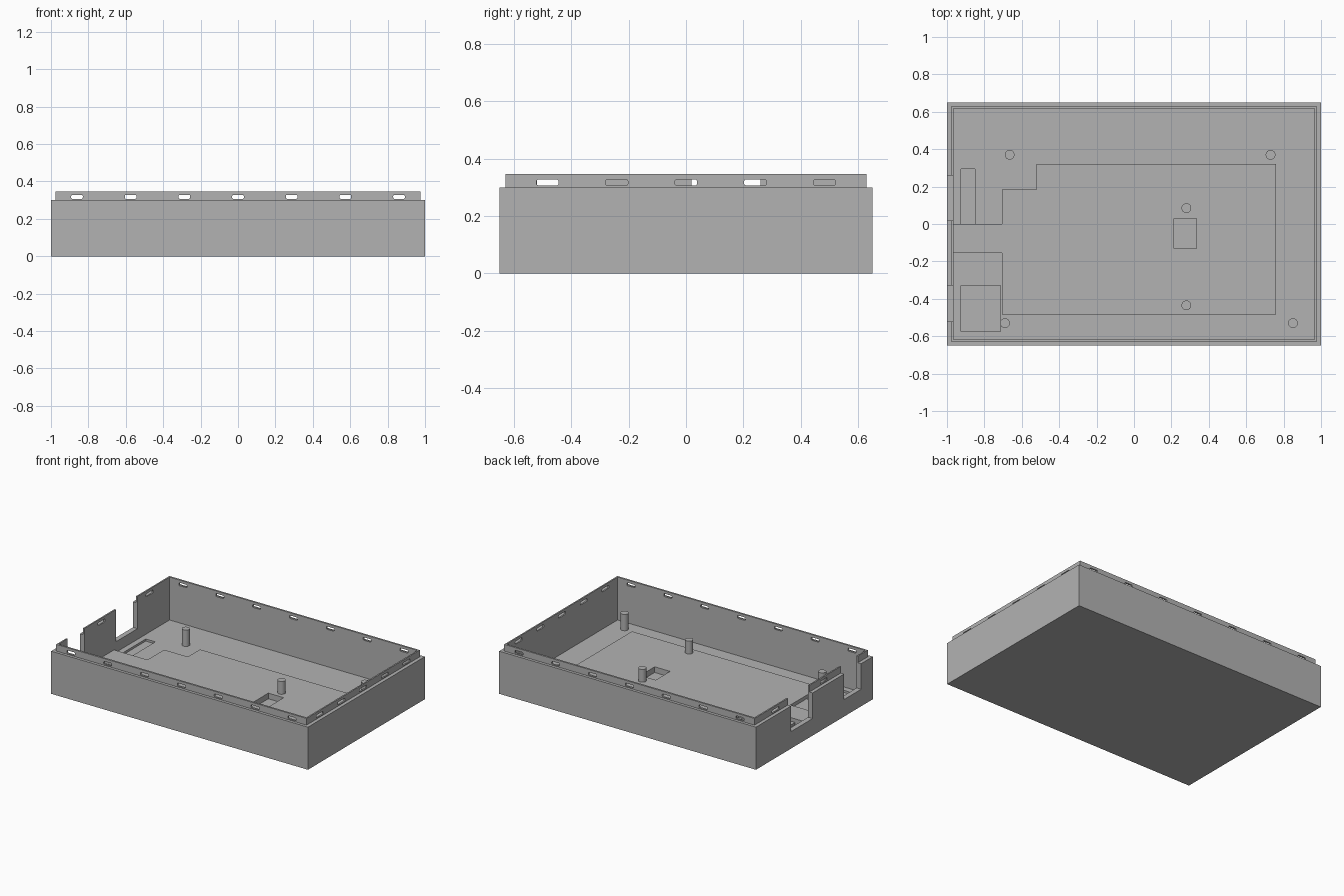
import bpy, bmesh
from mathutils import Matrix, Vector

cube = bpy.data.objects.get("Cube")
if cube:
    bpy.data.objects.remove(cube, do_unlink=True)

grey = bpy.data.materials.new("plain_grey")
grey.use_nodes = True
grey.diffuse_color = (0.45, 0.45, 0.45, 1)
grey.node_tree.nodes["Principled BSDF"].inputs["Base Color"].default_value = (0.45, 0.45, 0.45, 1)

# Main levels and half sizes
FLOOR, PLATFORM, POCKET = 0.045, 0.07, 0.03
RIM, TOP, POST_TOP = 0.30, 0.347, 0.16
OUT, LIP, INNER = (1, 0.65), (0.975, 0.63), (0.965, 0.617)


def finish(name, bm):
    bmesh.ops.recalc_face_normals(bm, faces=bm.faces)
    mesh = bpy.data.meshes.new(name)
    bm.to_mesh(mesh)
    bm.free()
    mesh.materials.append(grey)
    obj = bpy.data.objects.new(name, mesh)
    bpy.context.collection.objects.link(obj)
    return obj


def add_box(bm, lo, hi):
    lo, hi = Vector(lo), Vector(hi)
    place = Matrix.Translation((lo + hi) / 2) @ Matrix.Diagonal((*(hi - lo), 1))
    return bmesh.ops.create_cube(bm, size=1, matrix=place)["verts"]


def boxes(name, spans):
    bm = bmesh.new()
    for lo, hi in spans:
        add_box(bm, lo, hi)
    return finish(name, bm)


def block(name, half, z0, z1):
    return boxes(name, [((-half[0], -half[1], z0), (half[0], half[1], z1))])


def cut(obj, cutter):
    mod = obj.modifiers.new("cut", "BOOLEAN")
    mod.operation, mod.solver, mod.object = "DIFFERENCE", "EXACT", cutter
    cutter.hide_render = True
    cutter.hide_set(True)


# Rounded slots through the lip: (x, y, axis they run along, width)
slots = [(0.287 * i, 0.623 * s, 1, 0.062) for i in range(-3, 4) for s in (-1, 1)]
slots += [(0.97, 0.2415 * i, 0, 0.077) for i in range(-2, 3)]
slots += [(-0.97, y, 0, 0.077) for y in (0.395, -0.14)]
bm = bmesh.new()
for x, y, axis, width in slots:
    size = Vector((width / 2, width / 2, 0.0105))
    size[axis] = 0.03
    centre = Vector((x, y, 0.3175))
    verts = add_box(bm, centre - size, centre + size)
    edges = {e for v in verts for e in v.link_edges
             if abs(e.verts[0].co[axis] - e.verts[1].co[axis]) > 0.01}
    bmesh.ops.bevel(bm, geom=list(edges), offset=0.006, segments=2, profile=0.5, affect="EDGES")
slot_cutter = finish("slot_cutter", bm)

# Connector openings in the side wall and pockets in the floor
opening_cutter = boxes("opening_cutter", [
    ((-1.1, y0, 0.12), (-0.9, y1, 0.5)) for y0, y1 in ((0.02, 0.26), (-0.52, -0.33))])
pocket_cutter = boxes("pocket_cutter", [
    ((-0.925, 0, POCKET), (-0.85, 0.295, 0.1)),
    ((-0.925, -0.575, POCKET), (-0.715, -0.33, 0.1)),
    ((0.215, -0.13, POCKET), (0.335, 0.03, 0.1))])
cavity_cutter = block("cavity_cutter", INNER, FLOOR, 0.6)

# Tray and its thin raised lip
tray = block("tray", OUT, 0, RIM)
for cutter in (cavity_cutter, opening_cutter, pocket_cutter):
    cut(tray, cutter)
lip = block("lip", LIP, RIM, TOP)
for cutter in (cavity_cutter, opening_cutter, slot_cutter):
    cut(lip, cutter)

# Raised platform on the floor
outline = [(-0.965, 0), (-0.705, 0), (-0.705, 0.185), (-0.52, 0.185), (-0.52, 0.32),
           (0.76, 0.32), (0.76, -0.485), (-0.705, -0.485), (-0.705, -0.155), (-0.965, -0.155)]
bm = bmesh.new()
face = bm.faces.new([bm.verts.new((x, y, FLOOR)) for x, y in outline])
top = bmesh.ops.extrude_face_region(bm, geom=[face])["geom"]
bmesh.ops.translate(bm, vec=(0, 0, PLATFORM - FLOOR),
                    verts=[v for v in top if isinstance(v, bmesh.types.BMVert)])
platform = finish("floor_platform", bm)
# Only the centre pocket reaches the platform
platform_cutter = boxes("platform_cutter", [((0.215, -0.13, POCKET), (0.335, 0.03, 0.1))])
cut(platform, platform_cutter)

# Mounting posts
posts = [(-0.665, 0.37), (0.73, 0.37), (0.28, 0.085), (0.28, -0.435), (-0.69, -0.53), (0.85, -0.53)]
for i, (x, y) in enumerate(posts):
    bm = bmesh.new()
    bmesh.ops.create_cone(bm, cap_ends=True, segments=24, radius1=0.026, radius2=0.026,
                          depth=POST_TOP - FLOOR,
                          matrix=Matrix.Translation((x, y, (POST_TOP + FLOOR) / 2)))
    post = finish(f"mounting_post_{i + 1}", bm)
    bpy.ops.object.select_all(action="DESELECT")
    post.select_set(True)
    bpy.context.view_layer.objects.active = post
    bpy.ops.object.shade_smooth_by_angle()
